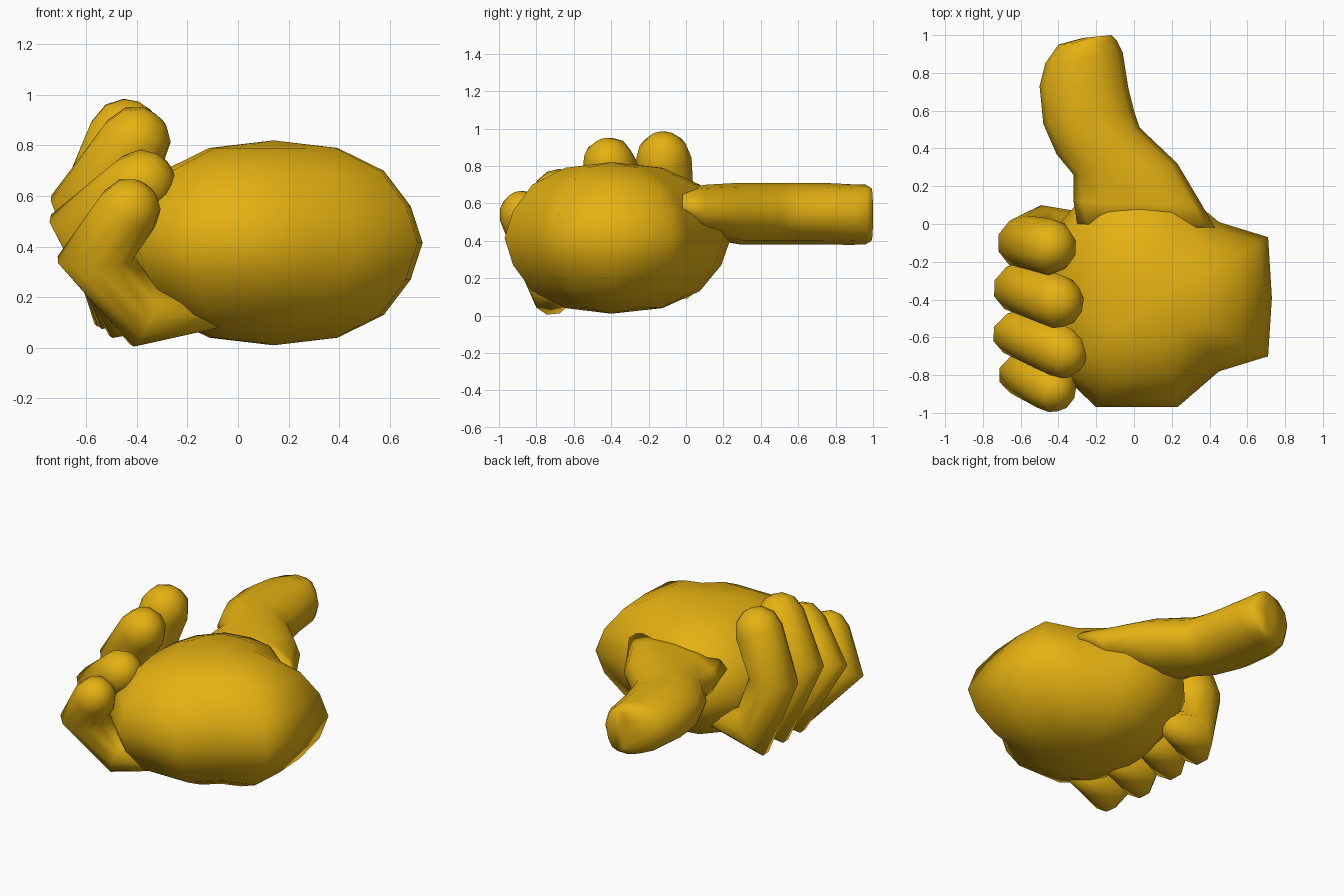
import bpy
import bmesh
import math
from mathutils import Vector

if "Cube" in bpy.data.objects:
    bpy.data.objects.remove(bpy.data.objects["Cube"], do_unlink=True)

skin = bpy.data.materials.new("golden_yellow")
skin.use_nodes = True
colour = (0.78, 0.44, 0.006, 1)
skin.diffuse_color = colour
skin.node_tree.nodes["Principled BSDF"].inputs["Base Color"].default_value = colour


def loft(name, rings, start=None, end=None):
    """Skin a list of point rings and close both ends with fans."""
    bm = bmesh.new()
    loops = [[bm.verts.new(p) for p in ring] for ring in rings]
    n = len(loops[0])
    for a, b in zip(loops, loops[1:]):
        for i in range(n):
            j = (i + 1) % n
            bm.faces.new((a[i], a[j], b[j], b[i]))
    for loop, tip in ((loops[0], start), (loops[-1], end)):
        if tip is None:
            tip = sum((v.co for v in loop), Vector()) / n
        pole = bm.verts.new(tip)
        for i in range(n):
            bm.faces.new((loop[i], loop[(i + 1) % n], pole))
    bmesh.ops.recalc_face_normals(bm, faces=bm.faces)
    mesh = bpy.data.meshes.new(name)
    bm.to_mesh(mesh)
    bm.free()
    mesh.materials.append(skin)
    for face in mesh.polygons:
        face.use_smooth = True
    obj = bpy.data.objects.new(name, mesh)
    bpy.context.collection.objects.link(obj)
    return obj


def ellipse(centre, u, v, sides):
    angles = [2 * math.pi * i / sides for i in range(sides)]
    return [centre + u * math.cos(a) + v * math.sin(a) for a in angles]


# Palm: one plan outline scaled up and down a rounded height profile
outline = [(.73, -.39), (.71, -.07), (.45, .01), (.22, .2), (0, .24), (-.22, .2),
           (-.38, .02), (-.45, -.2), (-.45, -.5), (-.4, -.78), (-.2, -.97),
           (.23, -.97), (.45, -.78), (.71, -.7)]
middle = Vector((.14, -.4, .415))
rings = []
for z, s in ((.04, .43), (.13, .74), (.27, .92), (.415, 1), (.56, .92), (.7, .74), (.79, .43)):
    rings.append([Vector((middle.x + (x - middle.x) * s, middle.y + (y - middle.y) * s, z))
                  for x, y in outline])
loft("palm", rings, (.14, -.4, .01), (.14, -.4, .82))

# Thumb: left and right edge points in plan, middle height, half height
sections = [((-.30, 0), (.43, -.02), .59, .09),
            ((-.32, .12), (.36, .1), .555, .145),
            ((-.32, .26), (.23, .32), .545, .165),
            ((-.41, .37), (.03, .51), .545, .165),
            ((-.48, .53), (0, .6), .545, .165),
            ((-.50, .73), (-.03, .72), .545, .165),
            ((-.47, .85), (-.06, .91), .54, .162),
            ((-.40, .95), (-.09, .97), .54, .16),
            ((-.27, .985), (-.12, 1), .54, .14)]
rings = []
for left, right, z, h in sections:
    a, b = Vector((*left, z)), Vector((*right, z))
    rings.append(ellipse((a + b) / 2, (b - a) / 2, Vector((0, 0, h)), 12))
loft("thumb", rings)


def finger(name, tip, knuckle, bend, root, r):
    """Curled tube: round tip, two mitred joints, thin root in the palm."""
    pts = [Vector(p) for p in (tip, knuckle, bend, root)]
    dirs = [(b - a).normalized() for a, b in zip(pts, pts[1:])]
    tangents = [dirs[0], (dirs[0] + dirs[1]).normalized(),
                (dirs[1] + dirs[2]).normalized(), dirs[2]]
    rings = []
    for angle in (65, 35):
        a = math.radians(angle)
        rings.append((pts[0] - dirs[0] * r * math.sin(a), dirs[0], r * math.cos(a), 1))
    for i, (p, t) in enumerate(zip(pts, tangents)):
        size = (r, r * .97, r * .88, r * .35)[i]
        mitre = 1 / max(t.dot(dirs[min(i, 2)]), .7)
        rings.append((p, t, size, mitre))
    loops = []
    for p, t, size, mitre in rings:
        side = (Vector((0, 1, 0)) - t * t.y).normalized()
        loops.append(ellipse(p, side * size, t.cross(side) * size * mitre, 10))
    loft(name, loops, pts[0] - dirs[0] * r)


# Fingers, from the thumb side outward
finger("index_finger", (-.45, -.12, .835), (-.57, -.1, .55), (-.47, -.03, .22), (-.2, 0, .24), .15)
finger("middle_finger", (-.41, -.41, .81), (-.59, -.34, .57), (-.46, -.26, .2), (-.15, -.2, .2), .145)
finger("ring_finger", (-.385, -.68, .645), (-.585, -.58, .48), (-.43, -.5, .16), (-.1, -.45, .16), .14)
finger("little_finger", (-.435, -.87, .54), (-.565, -.8, .355), (-.37, -.71, .12), (0, -.66, .14), .13)
